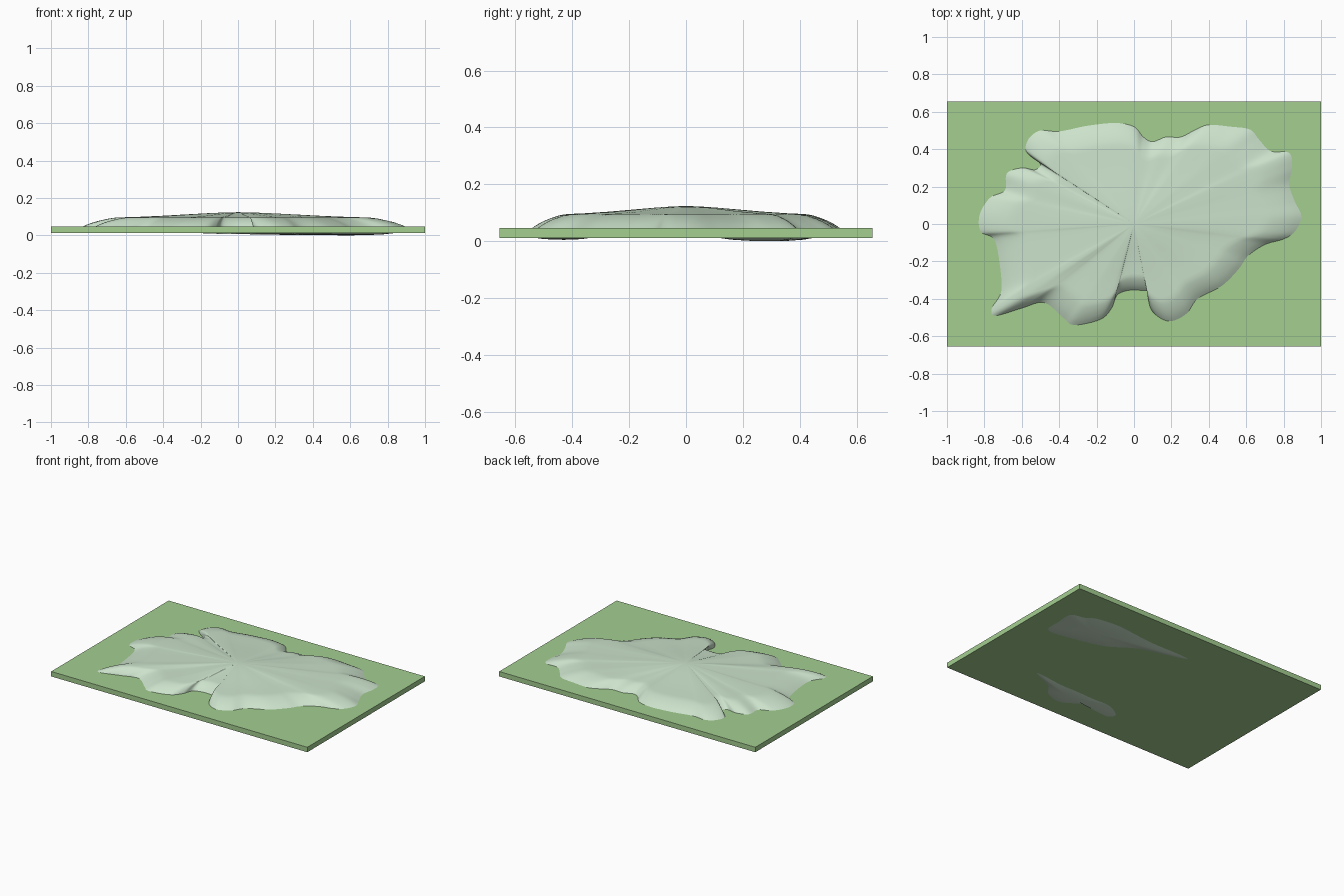
import bpy, bmesh
from mathutils import Vector

if "Cube" in bpy.data.objects:
    bpy.data.objects.remove(bpy.data.objects["Cube"])


def material(name, rgb):
    m = bpy.data.materials.new(name)
    m.diffuse_color = (*rgb, 1)
    m.use_nodes = True
    m.node_tree.nodes["Principled BSDF"].inputs["Base Color"].default_value = m.diffuse_color
    return m


def make_object(name, bm, mat, smooth=None):
    bmesh.ops.recalc_face_normals(bm, faces=bm.faces[:])
    me = bpy.data.meshes.new(name)
    bm.to_mesh(me)
    bm.free()
    ob = bpy.data.objects.new(name, me)
    bpy.context.collection.objects.link(ob)
    me.materials.append(mat)
    if smooth:
        bpy.ops.object.select_all(action='DESELECT')
        ob.select_set(True)
        bpy.context.view_layer.objects.active = ob
        bpy.ops.object.shade_smooth_by_angle(angle=smooth)
    return ob


def closed_curve(pts, steps):
    """Closed Catmull-Rom curve through 2D points."""
    p = [Vector(q) for q in pts]
    n, out = len(p), []
    for i in range(n):
        a, b, c, d = p[i - 1], p[i], p[(i + 1) % n], p[(i + 2) % n]
        for k in range(steps):
            t = k / steps
            out.append(0.5 * (2 * b + (c - a) * t + (2 * a - 5 * b + 4 * c - d) * t * t
                              + (3 * b - a - 3 * c + d) * t ** 3))
    return out


def stacked_loops(bm, outline, rings, centre, apex_z):
    """Skin scaled copies of an outline, closed by an apex."""
    loops = [[bm.verts.new((centre[0] + (p.x - centre[0]) * s,
                            centre[1] + (p.y - centre[1]) * s, z)) for p in outline]
             for s, z in rings]
    n = len(outline)
    for lo, hi in zip(loops, loops[1:]):
        for i in range(n):
            j = (i + 1) % n
            bm.faces.new((lo[i], lo[j], hi[j], hi[i]))
    apex = bm.verts.new((*centre, apex_z))
    for i in range(n):
        bm.faces.new((loops[-1][i], loops[-1][(i + 1) % n], apex))
    return loops


green = material("slab_green", (0.37, 0.62, 0.28))
pale = material("mound_pale", (0.60, 0.76, 0.60))

# Flat rectangular slab
bm = bmesh.new()
bmesh.ops.create_cube(bm, size=1)
for v in bm.verts:
    v.co = (v.co.x * 2, v.co.y * 1.31, 0.0295 + v.co.z * 0.035)
make_object("base_slab", bm, green)

# Mound with wavy shoreline, sloped bank and gently domed top
shore = [(-.58, .40), (-.56, .46), (-.50, .50), (-.40, .495), (-.25, .525), (-.10, .54),
         (0, .52), (.05, .465), (.10, .44), (.17, .465), (.25, .465), (.33, .505),
         (.40, .53), (.52, .52), (.62, .505), (.67, .45), (.73, .39), (.83, .38),
         (.845, .30), (.83, .21), (.86, .12), (.895, .04), (.86, -.04), (.80, -.08),
         (.70, -.11), (.61, -.17), (.56, -.24), (.47, -.33), (.34, -.40), (.28, -.48),
         (.19, -.52), (.11, -.48), (.08, -.42), (.095, -.365), (.04, -.355), (-.03, -.355),
         (-.09, -.38), (-.12, -.45), (-.18, -.51), (-.32, -.54), (-.38, -.50), (-.48, -.42),
         (-.60, -.45), (-.74, -.49), (-.76, -.45), (-.71, -.36), (-.72, -.20), (-.75, -.08),
         (-.82, -.04), (-.825, .05), (-.77, .14), (-.69, .18), (-.68, .27), (-.60, .30),
         (-.53, .29), (-.50, .32), (-.55, .36)]
profile = [(1, .03), (1, .047), (.97, .058), (.93, .07), (.88, .081), (.83, .09), (.79, .0945),
           (.75, .096), (.65, .0985), (.5, .104), (.35, .111), (.2, .118), (.08, .1225)]
bm = bmesh.new()
loops = stacked_loops(bm, closed_curve(shore, 6), profile, (0, 0), .1235)
bm.faces.new(loops[0])
make_object("mound", bm, pale, 0.6)

# Shallow parts of the mound showing through the slab underside
patches = {
    "underside_patch_back": ([(.81, .12), (.83, .24), (.83, .36), (.74, .39), (.67, .43),
                              (.52, .45), (.39, .44), (.2, .42), (-.1, .41), (.22, .31),
                              (.4, .2), (.62, .14)], (.6, .3), 0.0),
    "underside_patch_front": ([(.52, -.34), (.36, -.42), (.29, -.5), (.18, -.53), (.08, -.48),
                               (0, -.42), (-.12, -.42), (-.17, -.48), (-.21, -.43),
                               (-.1, -.365), (.03, -.365), (.16, -.36), (.3, -.36)],
                              (.2, -.43), .005),
}
for name, (pts, centre, low) in patches.items():
    bm = bmesh.new()
    rings = [(1, .0119), (.75, low + (.012 - low) * .45), (.4, low + (.012 - low) * .12)]
    loops = stacked_loops(bm, closed_curve(pts, 5), rings, centre, low)
    bm.faces.new(loops[0])
    make_object(name, bm, pale, 0.6)
